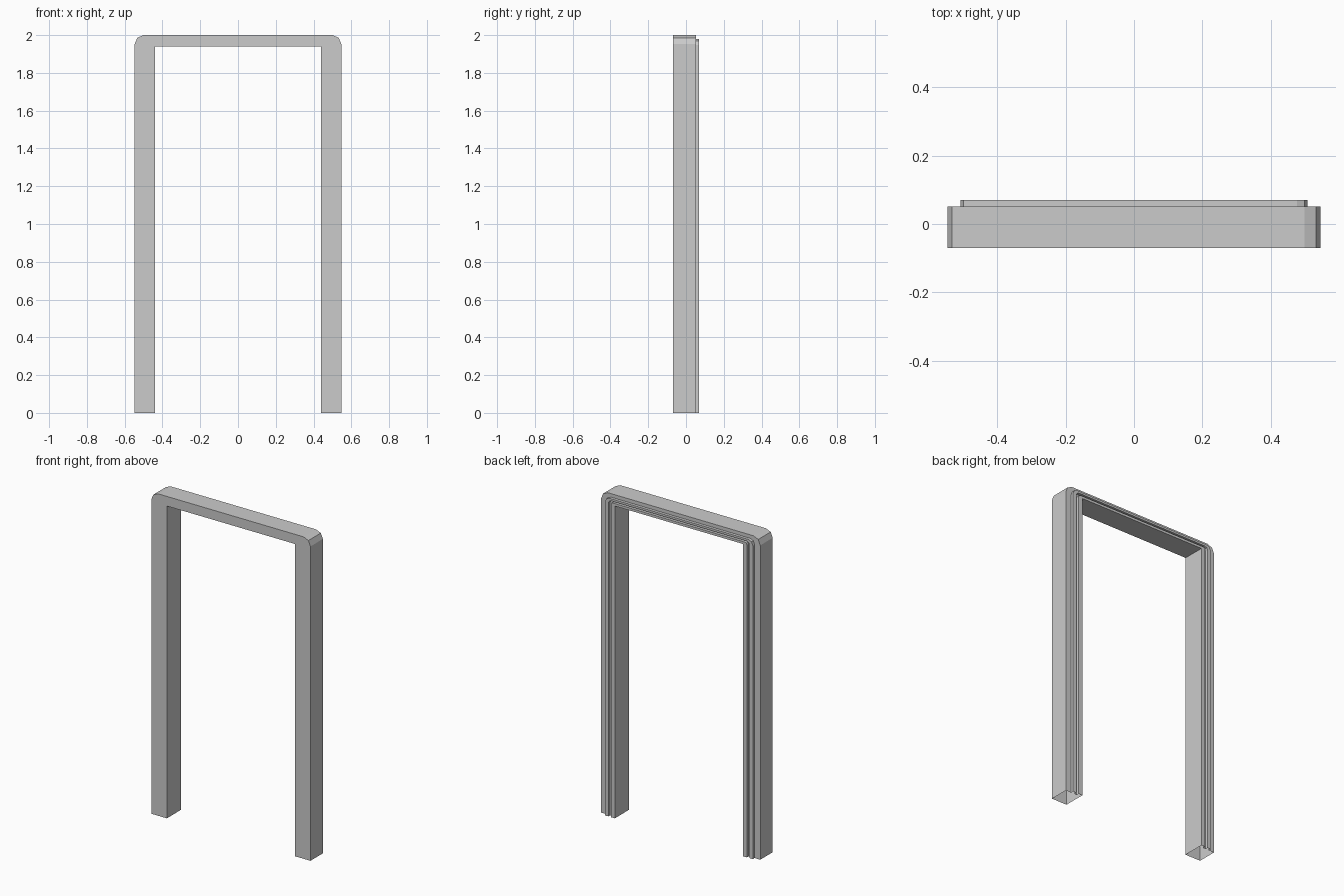
import bpy, bmesh

if "Cube" in bpy.data.objects:
    bpy.data.objects.remove(bpy.data.objects["Cube"])

# Jamb cross-section (x, y): square body with two raised ribs and a groove at the back
PROFILE = [(0.44, -0.07), (0.547, -0.07), (0.547, 0.052), (0.508, 0.052),
           (0.508, 0.07), (0.485, 0.07), (0.485, 0.052), (0.467, 0.052),
           (0.467, 0.07), (0.44, 0.07)]


def path(x, y):
    """Path of one profile point up a leg, over the head and down the other leg."""
    t = (x - 0.44) / 0.107
    top, r = 1.94 + 0.06 * t, 0.047 * t
    half = [(x, y, 0), (x, y, top - r), (x - 0.3 * r, y, top - 0.3 * r), (x - r, y, top)]
    return half + [(-a, b, c) for a, b, c in reversed(half)]


# Door frame: profile swept around the opening, open at the floor
bm = bmesh.new()
rails = [[bm.verts.new(p) for p in path(x, y)] for x, y in PROFILE]
for i, a in enumerate(rails):
    b = rails[(i + 1) % len(rails)]
    for k in range(len(a) - 1):
        bm.faces.new((a[k], a[k + 1], b[k + 1], b[k]))
bmesh.ops.remove_doubles(bm, verts=bm.verts, dist=1e-5)
bmesh.ops.recalc_face_normals(bm, faces=bm.faces)

# Make sure the front faces look outward
front = min(bm.faces, key=lambda f: f.calc_center_median().y)
if front.normal.y > 0:
    bmesh.ops.reverse_faces(bm, faces=bm.faces)

mesh = bpy.data.meshes.new("door_frame")
bm.to_mesh(mesh)
bm.free()
frame = bpy.data.objects.new("door_frame", mesh)
bpy.context.collection.objects.link(frame)
